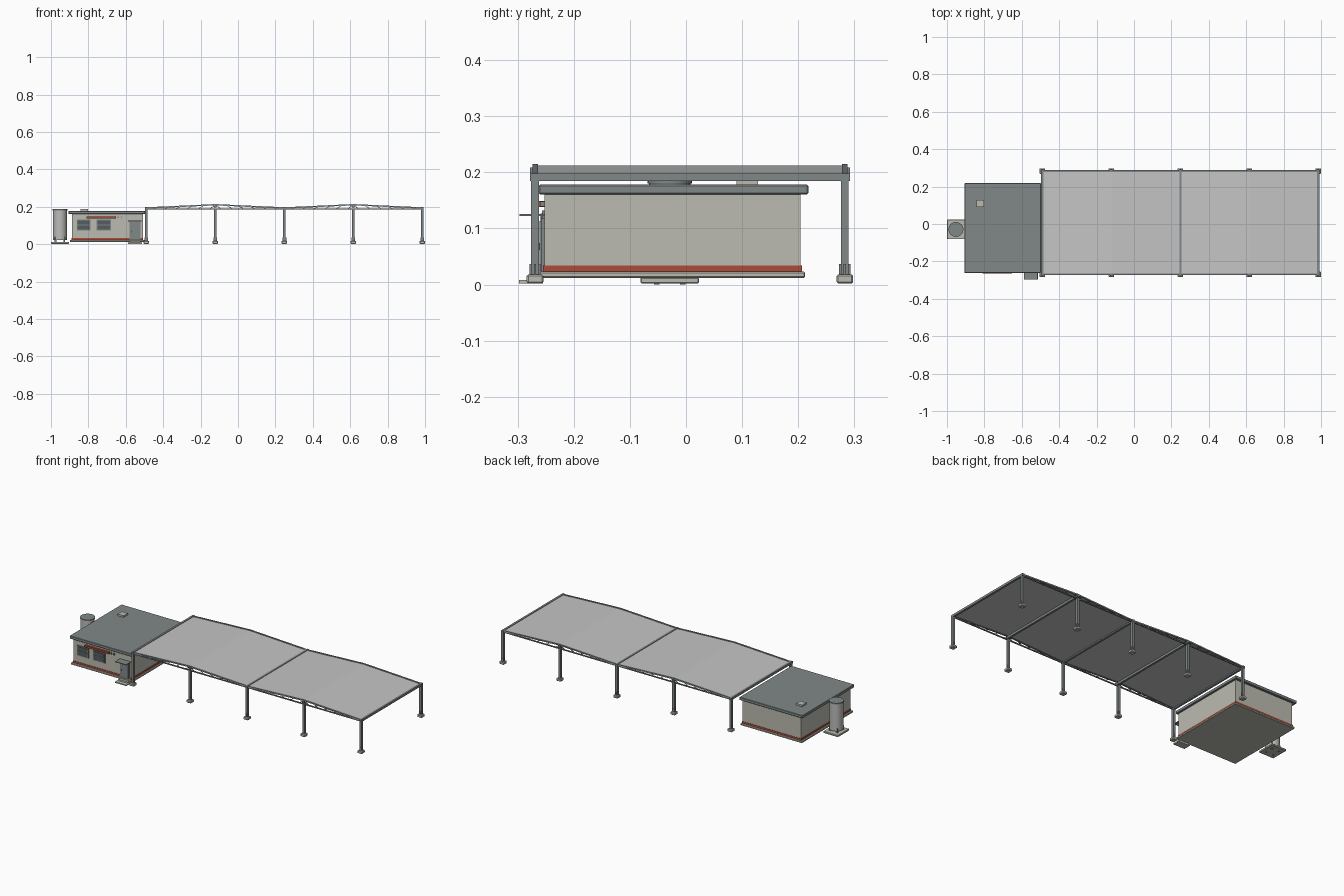
import bpy, bmesh, math
from mathutils import Vector

if "Cube" in bpy.data.objects:
    bpy.data.objects.remove(bpy.data.objects["Cube"])


def colour(name, r, g, b):
    m = bpy.data.materials.new(name)
    m.diffuse_color = (r, g, b, 1)
    m.use_nodes = True
    m.node_tree.nodes["Principled BSDF"].inputs["Base Color"].default_value = m.diffuse_color
    return m


WALL = colour("warm grey plaster", 0.50, 0.50, 0.44)
ROOF = colour("slate grey", 0.22, 0.25, 0.25)
STEEL = colour("steel grey", 0.22, 0.245, 0.245)
SHEET = colour("pale sheet", 0.56, 0.56, 0.56)
RED = colour("brick red", 0.42, 0.07, 0.04)
GLASS = colour("dark glass", 0.09, 0.11, 0.12)
TANK = colour("tank grey", 0.50, 0.50, 0.49)


def finish(bm, name, mat):
    bmesh.ops.recalc_face_normals(bm, faces=bm.faces)
    me = bpy.data.meshes.new(name)
    bm.to_mesh(me)
    bm.free()
    me.materials.append(mat)
    ob = bpy.data.objects.new(name, me)
    bpy.context.collection.objects.link(ob)
    return ob


def box(name, x0, x1, y0, y1, z0, z1, mat, bevel=0):
    bm = bmesh.new()
    bmesh.ops.create_cube(bm, size=1)
    for v in bm.verts:
        v.co = ((x0 + x1) / 2 + v.co.x * (x1 - x0),
                (y0 + y1) / 2 + v.co.y * (y1 - y0),
                (z0 + z1) / 2 + v.co.z * (z1 - z0))
    if bevel:
        bmesh.ops.bevel(bm, geom=bm.edges[:], offset=bevel, segments=1, affect='EDGES')
    return finish(bm, name, mat)


def prism(name, outline, y0, y1, mat):
    """Extrude an x-z outline along y."""
    bm = bmesh.new()
    f = bm.faces.new([bm.verts.new((x, y0, z)) for x, z in outline])
    ext = bmesh.ops.extrude_face_region(bm, geom=[f])
    for v in ext["geom"]:
        if isinstance(v, bmesh.types.BMVert):
            v.co.y = y1
    return finish(bm, name, mat)


def bar(name, x0, z0, x1, z1, t, y0, y1, mat):
    """Straight member in the x-z plane with thickness t."""
    d = Vector((x1 - x0, z1 - z0)).normalized() * t / 2
    n = (-d.y, d.x)
    return prism(name, [(x0 + n[0], z0 + n[1]), (x1 + n[0], z1 + n[1]),
                        (x1 - n[0], z1 - n[1]), (x0 - n[0], z0 - n[1])], y0, y1, mat)


def cylinder(name, x, y, z0, z1, r, mat, sides=24):
    bm = bmesh.new()
    bmesh.ops.create_cone(bm, cap_ends=True, segments=sides, radius1=r, radius2=r, depth=z1 - z0)
    for v in bm.verts:
        v.co += Vector((x, y, (z0 + z1) / 2))
    for f in bm.faces:
        f.smooth = abs(f.normal.z) < 0.5
    for e in bm.edges:
        e.smooth = not any(abs(f.normal.z) > 0.5 for f in e.link_faces)
    return finish(bm, name, mat)


# Canopy layout
POSTS_X = [-0.49, -0.121, 0.248, 0.616, 0.985]
POSTS_Y = [-0.269, 0.283]
LOW, HIGH = 0.195, 0.212

# Posts with footings and base gussets
for y in POSTS_Y:
    for x in POSTS_X:
        box("canopy_post", x - 0.007, x + 0.007, y - 0.007, y + 0.007, 0.015, 0.192, STEEL)
        box("post_footing", x - 0.015, x + 0.015, y - 0.015, y + 0.015, 0.002, 0.018, WALL, 0.003)
        box("post_gusset", x - 0.010, x + 0.010, y - 0.002, y + 0.002, 0.018, 0.037, STEEL)
        box("post_gusset", x - 0.002, x + 0.002, y - 0.010, y + 0.010, 0.018, 0.037, STEEL)

# Two gabled bays: roof sheet and edge trusses
for bay in (0, 2):
    a, m, b = POSTS_X[bay:bay + 3]
    t = 0.003
    prism("canopy_sheet", [(a, LOW), (m, HIGH), (b, LOW), (b, LOW - t), (m, HIGH - t), (a, LOW - t)],
          -0.274, 0.288, SHEET)
    for y in POSTS_Y:
        y0, y1 = y - 0.003, y + 0.003
        bar("truss_bottom_chord", a, 0.188, b, 0.188, 0.006, y0, y1, STEEL)
        for end in (a, b):
            bar("truss_top_chord", end, LOW - 0.001, m, HIGH - 0.001, 0.007, y0 - 0.002, y1 + 0.002, STEEL)
            n = 6
            for i in range(n):
                p, q = (i + 0.5) / n, (i + 1) / n
                bar("truss_web", end + (m - end) * p, 0.188, end + (m - end) * q,
                    LOW + (HIGH - LOW) * q - 0.002, 0.003, y0 + 0.001, y1 - 0.001, STEEL)

# Cross beams under the sheet; low lines also cap the sheet
for i, x in enumerate(POSTS_X):
    top = 0.198 if i % 2 == 0 else 0.209
    box("cross_beam", x - 0.006, x + 0.006, -0.278, 0.292, top - 0.013, top, STEEL)

# Building
box("floor_slab", -0.898, -0.500, -0.262, 0.212, 0.012, 0.023, WALL, 0.002)
box("red_plinth", -0.889, -0.507, -0.2545, 0.2065, 0.023, 0.034, RED)
box("walls", -0.887, -0.509, -0.2525, 0.2045, 0.023, 0.162, WALL)
box("building_roof", -0.906, -0.498, -0.262, 0.218, 0.161, 0.178, ROOF, 0.002)
box("roof_vent", -0.841, -0.802, 0.09, 0.128, 0.177, 0.188, WALL)

# Front windows with frames
for x0, x1 in ((-0.862, -0.788), (-0.757, -0.680)):
    box("window_frame", x0, x1, -0.257, -0.252, 0.073, 0.132, STEEL)
    box("window_glass", x0 + 0.005, x1 - 0.005, -0.259, -0.256, 0.078, 0.127, GLASS)
    box("window_bar", x0 + 0.005, x1 - 0.005, -0.261, -0.258, 0.101, 0.104, STEEL)

# Red fascia panel and small lamps beside it
box("fascia_panel", -0.81, -0.652, -0.264, -0.252, 0.138, 0.149, RED)
for x in (-0.640, -0.622):
    box("wall_lamp", x - 0.003, x + 0.003, -0.260, -0.252, 0.139, 0.148, STEEL)

# Door, hood and steps
box("door_frame", -0.581, -0.522, -0.258, -0.252, 0.023, 0.119, STEEL)
box("door", -0.575, -0.528, -0.261, -0.257, 0.024, 0.113, ROOF)
box("door_handle", -0.571, -0.567, -0.264, -0.260, 0.062, 0.074, GLASS)
box("door_hood", -0.587, -0.516, -0.297, -0.252, 0.122, 0.126, STEEL)
box("door_step", -0.587, -0.514, -0.298, -0.255, 0.002, 0.008, WALL)
box("door_step", -0.580, -0.521, -0.276, -0.255, 0.008, 0.016, WALL)

# Tank beside the building
TX, TY = -0.952, -0.029
box("tank_pad", -1.0, -0.904, -0.081, 0.023, 0.002, 0.013, WALL, 0.002)
cylinder("tank_body", TX, TY, 0.022, 0.181, 0.037, TANK)
cylinder("tank_lid", TX, TY, 0.180, 0.187, 0.040, STEEL)
for k in range(4):
    ang = math.pi / 4 + k * math.pi / 2
    lx, ly = TX + 0.033 * math.cos(ang), TY + 0.033 * math.sin(ang)
    box("tank_leg", lx - 0.005, lx + 0.005, ly - 0.005, ly + 0.005, 0.0, 0.038, STEEL)
